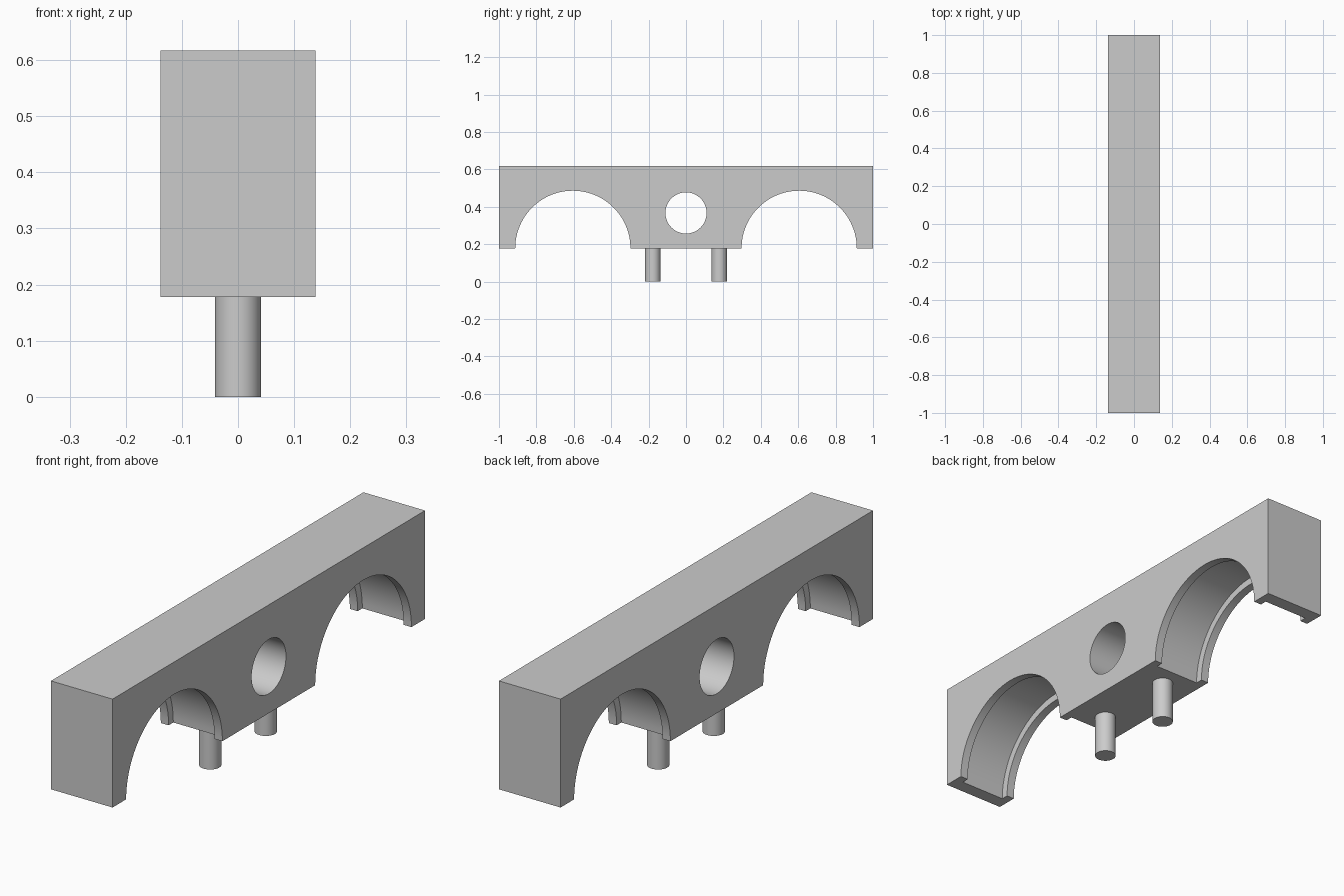
import bpy, math

if "Cube" in bpy.data.objects:
    bpy.data.objects.remove(bpy.data.objects["Cube"], do_unlink=True)

WIDTH, LENGTH = 0.276, 2.0
BASE, TOP = 0.178, 0.617
ARCH_Y, ARCH_R = 0.605, 0.308
LIP, GROOVE = 0.035, 0.03

grey = bpy.data.materials.new("light_grey")
grey.use_nodes = True
grey.diffuse_color = (0.6, 0.6, 0.6, 1)
grey.node_tree.nodes["Principled BSDF"].inputs["Base Color"].default_value = (0.6, 0.6, 0.6, 1)


def cylinder(name, radius, depth, location, along_x=False, sides=64):
    rotation = (0, math.pi / 2, 0) if along_x else (0, 0, 0)
    bpy.ops.mesh.primitive_cylinder_add(vertices=sides, radius=radius, depth=depth,
                                        location=location, rotation=rotation)
    obj = bpy.context.object
    obj.name = name
    return obj


def finish(obj):
    obj.data.materials.clear()
    obj.data.materials.append(grey)
    bpy.ops.object.select_all(action='DESELECT')
    obj.select_set(True)
    bpy.context.view_layer.objects.active = obj
    bpy.ops.object.shade_smooth_by_angle(angle=math.radians(30))


# Main block
bpy.ops.mesh.primitive_cube_add(size=1, location=(0, 0, (BASE + TOP) / 2))
block = bpy.context.object
block.name = "arched_block"
block.scale = (WIDTH, LENGTH, TOP - BASE)
bpy.ops.object.transform_apply(location=True, rotation=True, scale=True)

# Centre hole, two arches and the wider groove between the lips of each arch
cutters = [cylinder("hole_cutter", 0.11, 1, (0, 0, 0.367), True)]
for side in (-1, 1):
    centre = (0, side * ARCH_Y, BASE)
    cutters.append(cylinder("arch_cutter", ARCH_R, 1, centre, True, 96))
    cutters.append(cylinder("groove_cutter", ARCH_R + GROOVE, WIDTH - 2 * LIP, centre, True, 96))

for cutter in cutters:
    cutter.hide_render = True
    cut = block.modifiers.new(cutter.name, 'BOOLEAN')
    cut.operation = 'DIFFERENCE'
    cut.solver = 'EXACT'
    cut.object = cutter
    bpy.context.view_layer.objects.active = block
    bpy.ops.object.modifier_apply(modifier=cut.name)
    bpy.data.objects.remove(cutter, do_unlink=True)
finish(block)

# Mounting pegs
for name, side in (("front_peg", -1), ("back_peg", 1)):
    finish(cylinder(name, 0.041, BASE + 0.01, (0, side * 0.178, (BASE + 0.01) / 2), sides=48))
